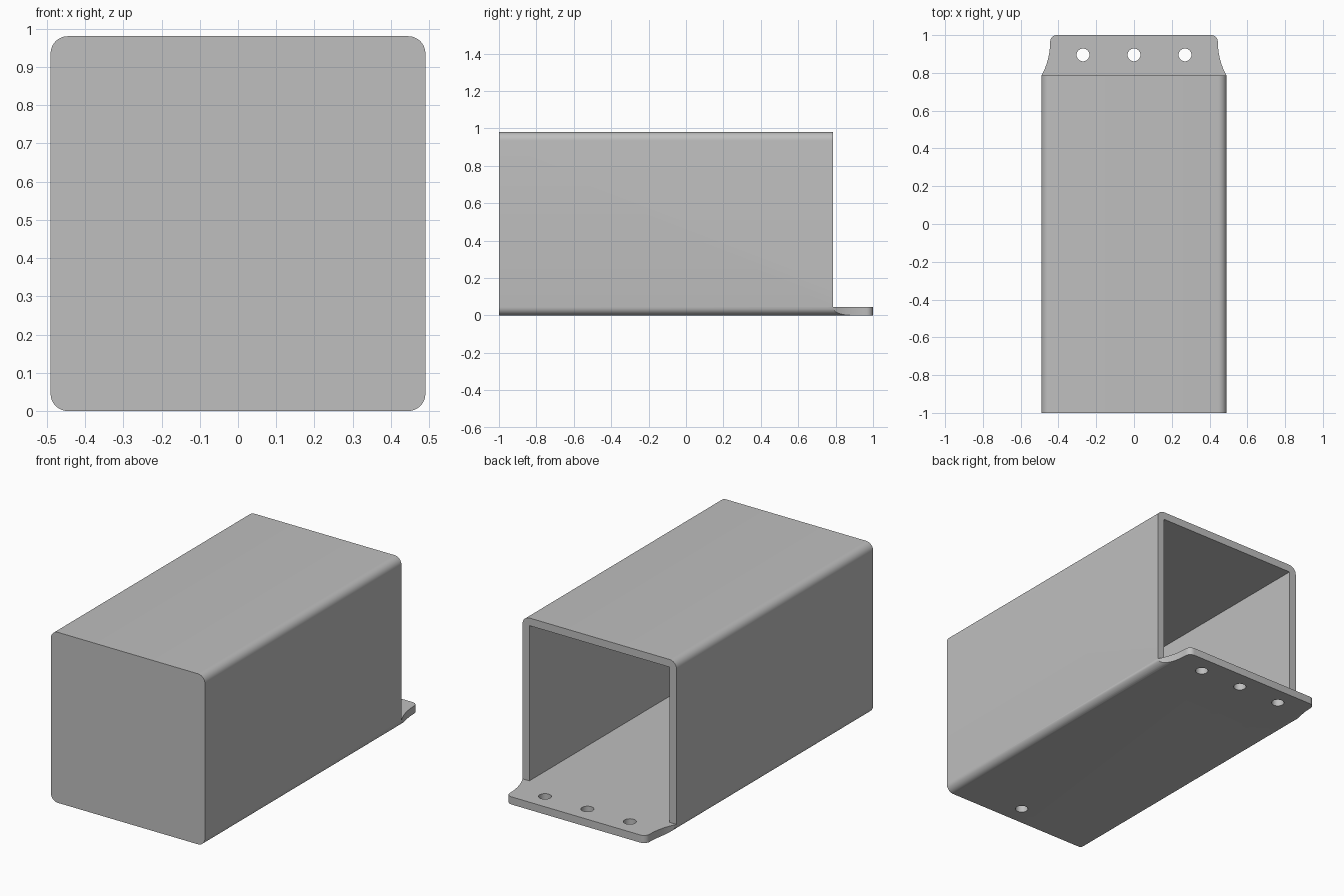
import bpy, bmesh
from math import sin, cos, pi, radians, asin
from mathutils import Vector

cube = bpy.data.objects.get("Cube")
if cube:
    bpy.data.objects.remove(cube, do_unlink=True)

HALF, HEIGHT = 0.49, 0.98      # half width and height of the housing
WALL, RADIUS = 0.044, 0.045    # wall thickness, outer corner radius
RIM = 0.785                    # y where the housing ends and the flange begins

gray = bpy.data.materials.new("plain_gray")
gray.use_nodes = True
gray.diffuse_color = (0.52, 0.52, 0.52, 1)
gray.node_tree.nodes["Principled BSDF"].inputs["Base Color"].default_value = (0.52, 0.52, 0.52, 1)


def prism(name, points, sweep):
    """Sweep a closed outline of 3D points along a vector."""
    bm = bmesh.new()
    face = bm.faces.new([bm.verts.new(p) for p in points])
    ext = bmesh.ops.extrude_face_region(bm, geom=[face])
    moved = [g for g in ext["geom"] if isinstance(g, bmesh.types.BMVert)]
    bmesh.ops.translate(bm, verts=moved, vec=Vector(sweep))
    bmesh.ops.recalc_face_normals(bm, faces=bm.faces)
    mesh = bpy.data.meshes.new(name)
    bm.to_mesh(mesh)
    bm.free()
    mesh.materials.append(gray)
    obj = bpy.data.objects.new(name, mesh)
    bpy.context.collection.objects.link(obj)
    return obj


def arc(cx, cy, r, start, end, steps):
    angles = [radians(start + (end - start) * i / steps) for i in range(steps + 1)]
    return [(cx + r * cos(a), cy + r * sin(a)) for a in angles]


def box(name, x, y0, y1, z0, z1):
    return prism(name, [(-x, y0, z0), (x, y0, z0), (x, y1, z0), (-x, y1, z0)], (0, 0, z1 - z0))


def cut(target, cutter):
    cutter.hide_render = True
    mod = target.modifiers.new("cut", "BOOLEAN")
    mod.operation, mod.solver, mod.object = "DIFFERENCE", "EXACT", cutter
    bpy.ops.object.select_all(action="DESELECT")
    target.select_set(True)
    bpy.context.view_layer.objects.active = target
    bpy.ops.object.modifier_apply(modifier=mod.name)
    bpy.data.objects.remove(cutter, do_unlink=True)


# Housing: rounded square section swept over the full length
section = []
for i, (sx, top) in enumerate([(1, 1), (-1, 1), (-1, 0), (1, 0)]):
    cz = HEIGHT - RADIUS if top else RADIUS
    section += arc(sx * (HALF - RADIUS), cz, RADIUS, 90 * i, 90 * i + 90, 8)
housing = prism("open_housing", [(x, -1, z) for x, z in section], (0, 2, 0))

# Square cavity, open at the back, and clearance above the flange
cut(housing, box("cavity_cutter", HALF - WALL, -1 + WALL, 1.2, WALL, HEIGHT - WALL))
cut(housing, box("flange_clearance", 0.7, RIM, 1.3, WALL, 1.2))

# Flange sides: concave sweep into a small rounded corner
tip, corner = 0.444, 0.035
dx, dy = HALF - tip, 1 - corner - RIM
sweep_r = (dx * dx + dy * dy) / (2 * dx)
sweep_deg = asin(dy / sweep_r) * 180 / pi
side = [(0.52, 0.73)]
side += arc(tip + sweep_r, 1 - corner, sweep_r, 180 + sweep_deg, 180, 10)
side += arc(tip - corner, 1 - corner, corner, 0, 90, 6)[1:]
side += [(tip - corner, 1.1), (0.7, 1.1), (0.7, 0.73)]
for s in (1, -1):
    cut(housing, prism("flange_side_cutter", [(s * x, y, -0.1) for x, y in side], (0, 0, 0.25)))

# Three flange holes and one floor hole near the closed end
for x, y in [(-0.27, 0.895), (0, 0.895), (0.27, 0.895), (0.055, -0.885)]:
    ring = arc(x, y, 0.034, 0, 360, 32)[:-1]
    cut(housing, prism("hole_cutter", [(px, py, -0.1) for px, py in ring], (0, 0, 0.25)))

housing.select_set(True)
bpy.context.view_layer.objects.active = housing
bpy.ops.object.shade_smooth_by_angle(angle=radians(30))
